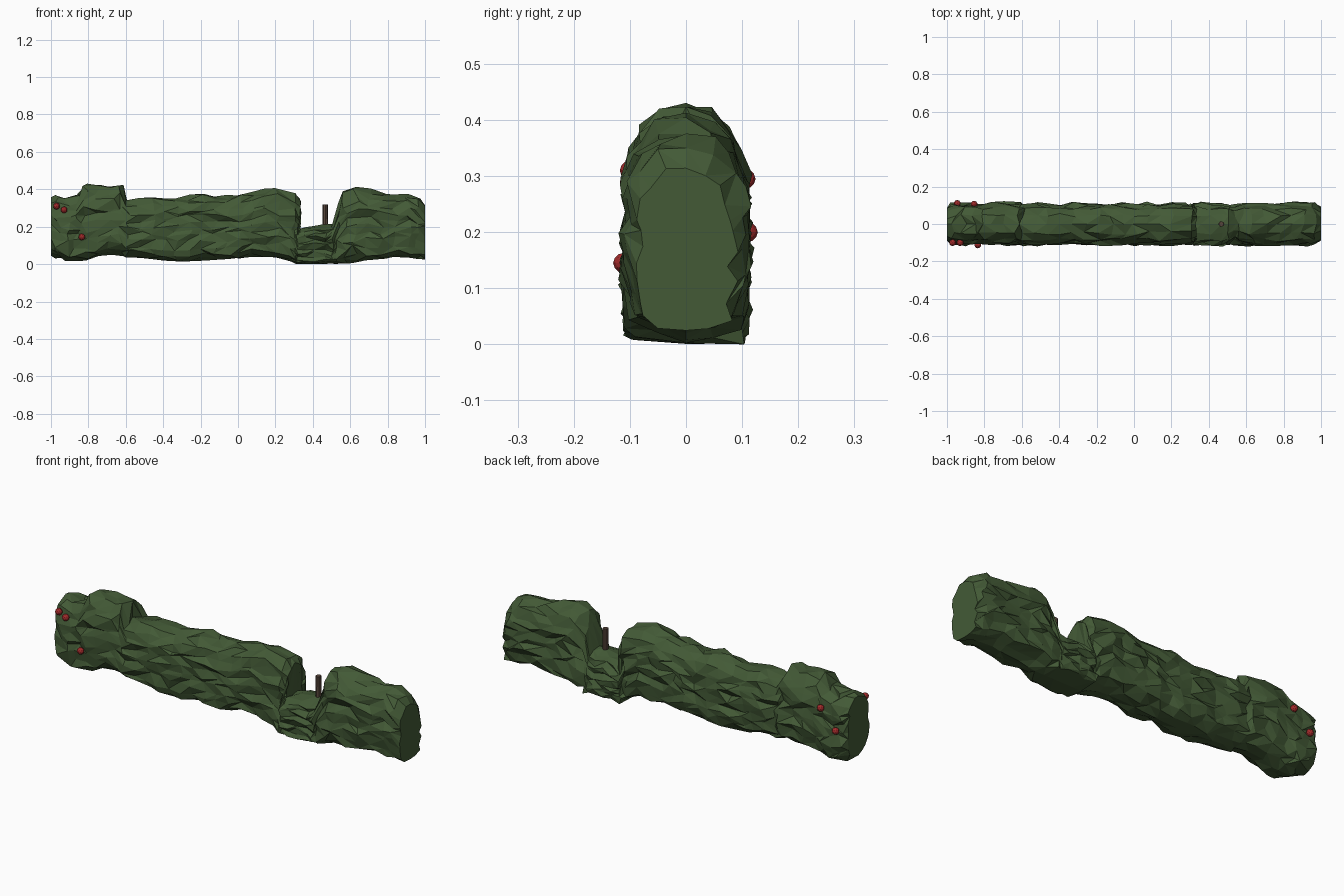
import bpy, bmesh, math, random
from mathutils import Vector

if "Cube" in bpy.data.objects:
    bpy.data.objects.remove(bpy.data.objects["Cube"])

random.seed(11)


def material(name, rgb):
    m = bpy.data.materials.new(name)
    m.diffuse_color = (*rgb, 1)
    m.use_nodes = True
    m.node_tree.nodes["Principled BSDF"].inputs["Base Color"].default_value = m.diffuse_color
    return m


GREEN = material("hedge green", (0.056, 0.102, 0.037))
BROWN = material("stem brown", (0.095, 0.06, 0.044))
RED = material("berry red", (0.36, 0.024, 0.024))


def finish(bm, name, mat):
    me = bpy.data.meshes.new(name)
    bm.to_mesh(me)
    bm.free()
    me.materials.append(mat)
    ob = bpy.data.objects.new(name, me)
    bpy.context.collection.objects.link(ob)
    return ob


def lerp_table(table, x):
    for (x0, a), (x1, b) in zip(table, table[1:]):
        if x <= x1:
            return a + (b - a) * max(0, x - x0) / (x1 - x0)
    return table[-1][1]


# Silhouette of the hedge seen from the front
TOP = [(-1, .365), (-.9, .35), (-.86, .375), (-.82, .425), (-.62, .42), (-.595, .345),
       (-.5, .365), (-.34, .345), (-.2, .375), (-.1, .36), (0, .375), (.1, .39),
       (.2, .42), (.28, .38), (.305, .35), (.315, .19), (.4, .21), (.47, .205), (.505, .215),
       (.525, .33), (.57, .395), (.62, .415), (.7, .4), (.82, .37), (.9, .375), (.96, .36),
       (1, .315)]
BOTTOM = [(-1, .05), (-.9, .02), (-.8, .025), (-.72, .06), (-.6, .045), (-.32, .02),
          (-.15, .025), (.1, .045), (.25, .04), (.3, .006), (.6, .008), (.7, .025),
          (.85, .045), (1, .03)]

# Half cross-section: (half width, height fraction), then mirrored.
# Levels alternate out and in, giving leafy ridges that run along the hedge.
HALF = [(.05, .025), (.092, .09), (.102, .19), (.109, .29), (.101, .39), (.109, .49),
        (.1, .59), (.106, .68), (.094, .77), (.085, .88), (.048, .965)]
SECTION = [(0, 0)] + HALF + [(0, 1)] + [(-w, f) for w, f in reversed(HALF)]

# Ring stations, with tight pairs at the walls of the gap and the raised clump
STATIONS = [-1, -.965, -.91, -.86, -.82, -.75, -.68, -.62, -.595]
STATIONS += [-.595 + .0673 * i for i in range(1, 13)]
STATIONS += [.28, .305, .315, .36, .41, .47, .505, .525, .57, .63, .7, .77, .84, .91, .965, 1]
SHEAR = {.28: .03, .305: .028, .525: .015}      # overhang of the upper part
ROUND = {-1: .78, 1: .76, -.82: .9, -.62: .9, .28: .93, .305: .72, .525: .75, .57: .96}

# Hedge: one jittered loft along x
bm = bmesh.new()
rings = []
for x in STATIONS:
    lo, hi = lerp_table(BOTTOM, x), lerp_table(TOP, x)
    end = abs(x) == 1
    gap = .30 < x < .53
    ring = []
    for k, (w, f) in enumerate(SECTION):
        wave = random.uniform(-.014, .013) * (.7 if f > .85 else 1)
        side = 0 if w == 0 else math.copysign(1, w)
        scale = ROUND.get(x, 1) if (end or f > .45) else 1
        y = w * scale + side * wave
        if gap and 0 < f < .15:
            y = side * (.09 + .12 * f + wave)    # wider foot below the gap
        z = lo + (hi - lo) * f
        if 0 < f < 1:
            z += random.uniform(-.014, .014) * (hi - lo) / .37
        elif f == 1:
            z += random.uniform(-.012, .012)
        px = x
        if not end:
            px += random.uniform(-1, 1) * (.006 if gap or x in SHEAR else .02)
            if f > .55:
                px += SHEAR.get(x, 0)
        ring.append(bm.verts.new((px, y, max(0.0, z))))
    rings.append(ring)
n = len(SECTION)
for a, b in zip(rings, rings[1:]):
    for i in range(n):
        j = (i + 1) % n
        q = [a[i], b[i], b[j], a[j]]
        if random.random() < .5:
            q = q[1:] + q[:1]
        bm.faces.new((q[0], q[1], q[2]))
        bm.faces.new((q[0], q[2], q[3]))
# Closed end caps, fanned from a centre point
for ring, x in ((rings[0], -1), (rings[-1], 1)):
    c = bm.verts.new((x, 0, .19))
    for i in range(n):
        bm.faces.new((ring[i], ring[(i + 1) % n], c))
bmesh.ops.recalc_face_normals(bm, faces=bm.faces)
hedge = finish(bm, "hedge", GREEN)
# Settle the lowest point on the ground
low = min(v.co.z for v in hedge.data.vertices)
for v in hedge.data.vertices:
    v.co.z -= low * (v.co.z < .1)

# Bare stem standing in the gap
bm = bmesh.new()
bmesh.ops.create_cone(bm, cap_ends=True, segments=8, radius1=.015, radius2=.014, depth=.2)
bmesh.ops.translate(bm, verts=bm.verts, vec=(.467, 0, .22))
finish(bm, "bare_stem", BROWN)

# Berries on the left end
for i, p in enumerate([(-.97, -.1, .31), (-.93, -.1, .29), (-.835, -.112, .145),
                       (-.855, .106, .295), (-.945, .11, .2)]):
    bm = bmesh.new()
    bmesh.ops.create_icosphere(bm, subdivisions=2, radius=.018)
    bmesh.ops.translate(bm, verts=bm.verts, vec=Vector(p))
    finish(bm, f"berry_{i + 1}", RED)
